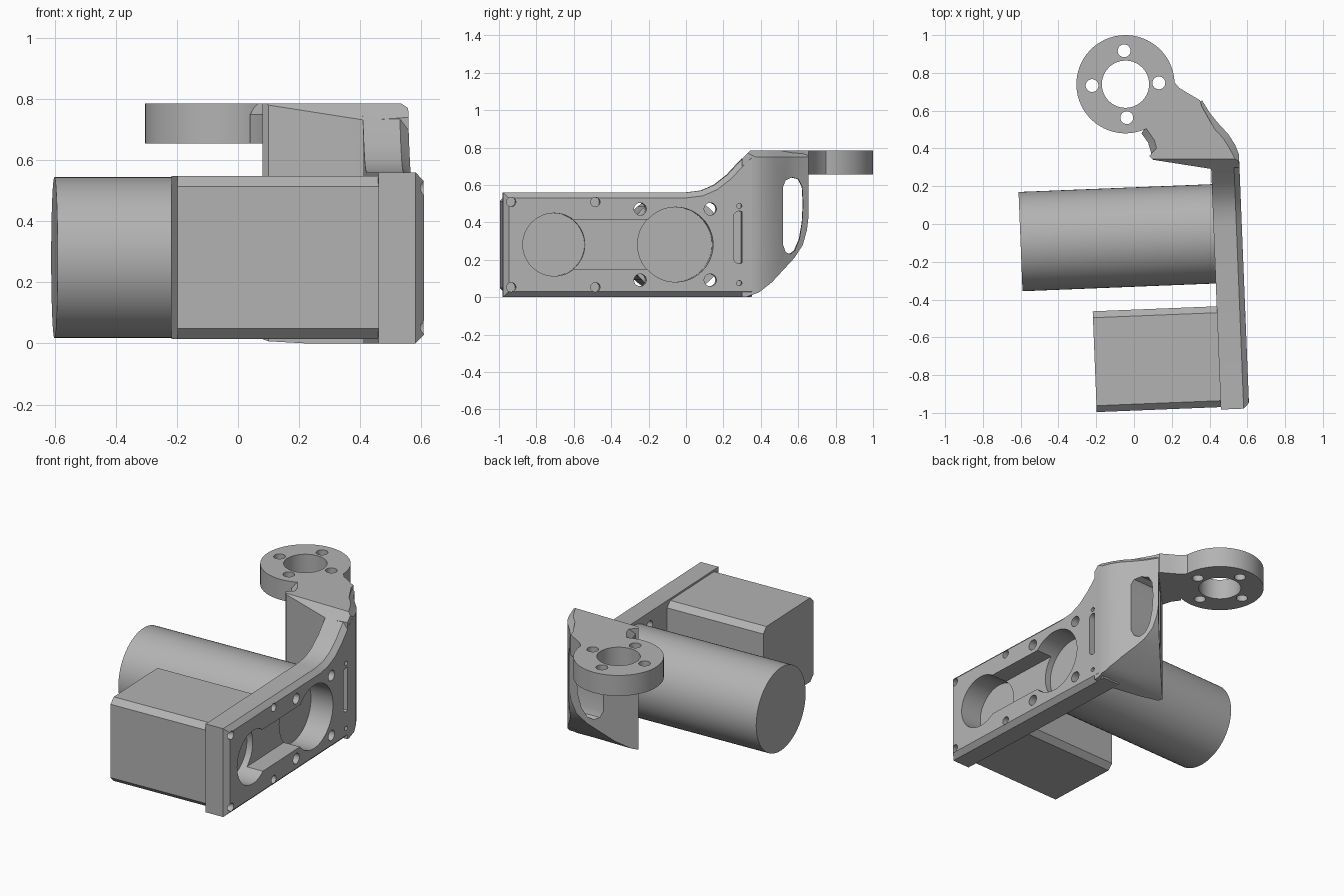
import bpy, bmesh
from math import sin, cos, pi, radians
from mathutils import Matrix

if "Cube" in bpy.data.objects:
    bpy.data.objects.remove(bpy.data.objects["Cube"], do_unlink=True)

metal = bpy.data.materials.new("light_grey_metal")
metal.use_nodes = True
GREY = (0.45, 0.45, 0.45, 1)
metal.diffuse_color = GREY
metal.node_tree.nodes["Principled BSDF"].inputs["Base Color"].default_value = GREY

TILT = radians(2.3)   # the motor mount is turned slightly about z
MID = 0.281           # height of both motor axes
TOP = 0.785


def circle(a, b, r, n=48):
    return [(a + r * cos(2 * pi * i / n), b + r * sin(2 * pi * i / n)) for i in range(n)]


def slot(a, low, high, r, n=12):
    """Upright oblong with round ends."""
    up = [(a + r * cos(pi * i / n), high - r + r * sin(pi * i / n)) for i in range(n + 1)]
    down = [(a - r * cos(pi * i / n), low + r - r * sin(pi * i / n)) for i in range(n + 1)]
    return up + down


def rect(a0, b0, a1, b1):
    return [(a0, b0), (a1, b0), (a1, b1), (a0, b1)]


def prism(name, outline, start, end, axis="z", tilt=True, chamfer=0, rule=None):
    """Extrude an outline along an axis; chamfer edges picked by a rule on their ends."""
    bm = bmesh.new()
    place = (lambda a, b, h: (h, a, b)) if axis == "x" else (lambda a, b, h: (a, b, h))
    low = [bm.verts.new(place(a, b, start)) for a, b in outline]
    high = [bm.verts.new(place(a, b, end)) for a, b in outline]
    bm.faces.new(low)
    bm.faces.new(high)
    for i in range(len(low)):
        j = (i + 1) % len(low)
        bm.faces.new((low[i], low[j], high[j], high[i]))
    bmesh.ops.recalc_face_normals(bm, faces=bm.faces)
    if chamfer:
        picked = [e for e in bm.edges if rule(e.verts[0].co, e.verts[1].co)]
        bmesh.ops.bevel(bm, geom=picked, offset=chamfer, segments=1, affect="EDGES")
    if tilt:
        bm.transform(Matrix.Rotation(TILT, 4, "Z"))
    mesh = bpy.data.meshes.new(name)
    bm.to_mesh(mesh)
    bm.free()
    mesh.materials.append(metal)
    obj = bpy.data.objects.new(name, mesh)
    bpy.context.collection.objects.link(obj)
    return obj


def carve(obj, cutters, operation="DIFFERENCE"):
    for cutter in cutters:
        mod = obj.modifiers.new("cut", "BOOLEAN")
        mod.operation, mod.object, mod.solver = operation, cutter, "EXACT"
    bpy.context.view_layer.update()
    graph = bpy.context.evaluated_depsgraph_get()
    mesh = bpy.data.meshes.new_from_object(obj.evaluated_get(graph))
    obj.modifiers.clear()
    obj.data = mesh
    for cutter in cutters:
        bpy.data.objects.remove(cutter, do_unlink=True)


# Side plate with a rising rear end and chamfered outer rim
plate_profile = [(-1, 0), (0.33, 0), (0.33, TOP), (0.26, 0.72), (0.2, 0.655),
                 (0.13, 0.6), (0.06, 0.57), (-0.02, 0.56), (-1, 0.56)]
plate = prism("side_plate", plate_profile, 0.42, 0.57, "x", chamfer=0.029,
              rule=lambda p, q: min(p.x, q.x) > 0.5 and min(p.y, q.y) < 0.32)

# Motor openings, joining pocket, screw holes and sensor slot
cuts = [prism("cut", circle(-0.728, MID, 0.168), 0.3, 0.7, "x"),
        prism("cut", circle(-0.078, MID, 0.2), 0.3, 0.7, "x"),
        prism("cut", rect(-0.72, 0.15, -0.08, 0.415), 0.46, 0.7, "x"),
        prism("cut", slot(0.262, 0.18, 0.46, 0.03), 0.48, 0.7, "x")]
for y, rise, r, depth in [(-0.958, 0.228, 0.025, 0.47), (-0.508, 0.228, 0.025, 0.47),
                          (-0.268, 0.19, 0.033, 0.3), (0.107, 0.19, 0.033, 0.3),
                          (0.262, 0.206, 0.014, 0.48)]:
    for side in (-1, 1):
        cuts.append(prism("cut", circle(y, MID + side * rise, r, 20), depth, 0.7, "x"))
carve(plate, cuts)

# Square motor body and round motor body
prism("square_motor", rect(-0.987, 0.015, -0.453, 0.548), -0.237, 0.42, "x", chamfer=0.034,
      rule=lambda p, q: abs(p.x - q.x) > 0.1)
prism("round_motor", circle(-0.069, MID, 0.263, 64), -0.604, 0.42, "x")

# Corner block: plan outline trimmed by a curved side outline
plan = [(0.1, 0.34), (0.42, 0.29), (0.558, 0.3), (0.555, 0.37), (0.535, 0.42), (0.5, 0.475),
        (0.44, 0.54), (0.4, 0.59), (0.36, 0.655), (0.08, 0.36)]
block = prism("corner_block", plan, 0, TOP, tilt=False, chamfer=0.035,
              rule=lambda p, q: min(p.z, q.z) > 0.7 and min(p.x, q.x) > 0.35 and min(p.y, q.y) > 0.36)
side = [(0.2, 0), (0.32, 0), (0.39, 0.025), (0.46, 0.08), (0.58, 0.21), (0.625, 0.28),
        (0.647, 0.36), (0.655, 0.43), (0.66, 0.9), (0.45, 0.9), (0.345, TOP), (0.28, 0.72), (0.22, 0.655)]
carve(block, [prism("trim", side, -0.5, 1, "x", tilt=False)], "INTERSECT")
window = [(0.5, 0.28), (0.515, 0.24), (0.54, 0.23), (0.565, 0.25), (0.59, 0.31), (0.605, 0.4),
          (0.61, 0.5), (0.605, 0.59), (0.585, 0.63), (0.55, 0.64), (0.515, 0.625), (0.5, 0.59)]
carve(block, [prism("cut", window, -0.5, 1, "x")])

# Neck from the block to the flange
neck = [(0.04, 0.48), (0.075, 0.43), (0.1, 0.345), (0.42, 0.36), (0.44, 0.48),
        (0.36, 0.62), (0.35, 0.655), (0.29, 0.69), (0.24, 0.72), (0.21, 0.755)]
prism("flange_neck", neck, 0.655, TOP, tilt=False, chamfer=0.035,
      rule=lambda p, q: min(p.z, q.z) > 0.7 and max(p.x, q.x) < 0.11)

# Round flange with bore and four bolt holes
cx, cy = -0.0154, 0.7412
flange = prism("round_flange", circle(cx, cy, 0.26, 64), 0.655, TOP)
holes = [prism("cut", circle(cx, cy, 0.125), 0.5, 1)]
for x, y in circle(cx, cy, 0.177, 4):
    holes.append(prism("cut", circle(x, y, 0.034, 24), 0.5, 1))
carve(flange, holes)

# Smooth the round surfaces, keep edges crisp
for obj in bpy.context.collection.objects:
    if obj.type == "MESH" and metal.name in obj.data.materials:
        bpy.ops.object.select_all(action="DESELECT")
        obj.select_set(True)
        bpy.context.view_layer.objects.active = obj
        bpy.ops.object.shade_smooth_by_angle(angle=radians(28))
